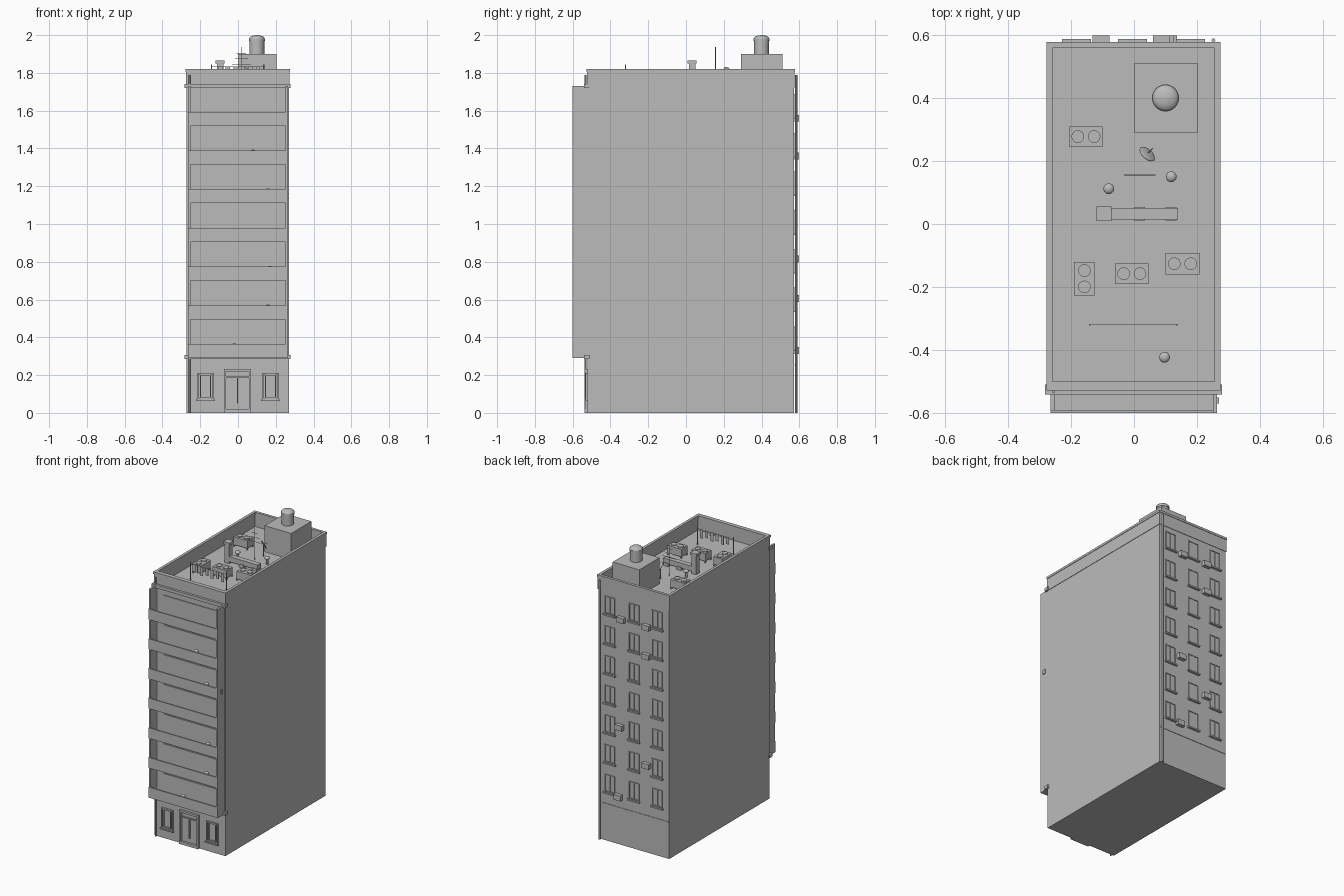
import bpy
import math
from mathutils import Vector

if bpy.data.objects.get("Cube"):
    bpy.data.objects.remove(bpy.data.objects["Cube"], do_unlink=True)

gray = bpy.data.materials.new("plain_gray")
gray.use_nodes = True
gray.diffuse_color = (0.5, 0.5, 0.5, 1)
gray.node_tree.nodes["Principled BSDF"].inputs["Base Color"].default_value = (0.5, 0.5, 0.5, 1)


def finish(name, smooth=False):
    ob = bpy.context.object
    ob.name = name
    ob.data.materials.append(gray)
    if smooth:
        bpy.ops.object.shade_smooth_by_angle()
    return ob


def box(name, x0, x1, y0, y1, z0, z1):
    bpy.ops.mesh.primitive_cube_add(size=1)
    ob = finish(name)
    for v in ob.data.vertices:
        v.co = (x1 if v.co.x > 0 else x0, y1 if v.co.y > 0 else y0, z1 if v.co.z > 0 else z0)
    return ob


def rod(name, a, b, r, sides=12):
    a, b = Vector(a), Vector(b)
    bpy.ops.mesh.primitive_cylinder_add(vertices=sides, radius=r, depth=(b - a).length, location=(a + b) / 2)
    ob = finish(name, True)
    ob.rotation_euler = (b - a).to_track_quat('Z', 'Y').to_euler()
    return ob


def ball(name, loc, r, squash=1.0):
    bpy.ops.mesh.primitive_uv_sphere_add(segments=20, ring_count=10, radius=r, location=loc)
    ob = finish(name, True)
    ob.scale.z = squash
    return ob


def frame(name, x0, x1, z0, z1, y0, y1, t):
    """Rectangular surround made of four bars."""
    box(name + "_left", x0, x0 + t, y0, y1, z0, z1)
    box(name + "_right", x1 - t, x1, y0, y1, z0, z1)
    box(name + "_head", x0 + t, x1 - t, y0, y1, z1 - t, z1)
    box(name + "_foot", x0 + t, x1 - t, y0, y1, z0, z0 + t)


DECK = 1.72
L, R, F, B = -0.275, 0.272, -0.525, 0.575

# Main block and hollow roof parapet
box("main_block", L + .003, R - .003, F + .003, B - .003, 0, DECK)
for tag, z0, z1, o in (("wall", 1.73 - .01, 1.805, 0), ("coping", 1.805, 1.82, .003)):
    box("parapet_front_" + tag, L - o, R + o, F - o, -.503 + o, z0, z1)
    box("parapet_back_" + tag, L - o, R + o, .562 - o, B + o, z0, z1)
    box("parapet_left_" + tag, R - .013 - o, R + o, -.503 + o, .562 - o, z0, z1)
    box("parapet_right_" + tag, L - o, L + .013 + o, -.503 + o, .562 - o, z0, z1)

# Front cornices
for name, z in (("lower_cornice", .285), ("upper_cornice", 1.72)):
    box(name, -.282, .279, -.541, -.51, z, z + .022)

# Front balcony bay
FLOORS = [.298 + .205 * i for i in range(7)]
box("bay_fin_right", -.265, -.252, -.592, F + .01, .29, 1.73)
box("bay_fin_left", .251, .264, -.6, F + .01, .29, 1.73)
for z in FLOORS:
    box("balcony_slab", -.265, .251, -.597, F + .01, z - .008, z + .006)
    box("balcony_railing", -.265, .251, -.6, -.59, z, z + .066)
    box("balcony_door_panel", -.2, .2, F - .003, F + .01, z + .006, z + .15)
    # planter rims showing just above the railing
for i, x in ((0, -.02), (1, .16), (2, .17), (4, .16), (5, .08)):
    ball("balcony_plant", (x, -.57, FLOORS[i] + .055), .016)
box("bay_side_lamp", .262, .27, -.57, -.55, 1.135, 1.165)

# Ground floor windows and entrance
for s in (-1, 1):
    c = s * .172
    frame("shop_window_frame", c - .044, c + .044, .07, .21, -.533, F + .01, .008)
    frame("shop_window_sash", c - .028, c + .028, .078, .202, -.53, F + .01, .005)
    box("shop_window_sill", c - .05, c + .05, -.538, F + .01, .062, .07)
for x0, x1 in ((-.075, -.063), (.058, .07)):
    box("door_jamb", x0, x1, -.535, F + .01, 0, .222)
box("door_lintel", -.075, .07, -.537, F + .01, .218, .232)
box("door_centre_post", -.006, .001, -.53, F + .01, .05, .19)
box("door_transom", -.063, .058, -.53, F + .01, .185, .192)
box("door_step", -.075, .07, -.538, F + .01, 0, .02)

# Drain pipes
rod("front_drain_pipe", (-.256, -.532, 0), (-.256, -.532, 1.79), .005)
rod("rear_drain_pipe", (.252, .583, 0), (.252, .583, 1.79), .006)

# Back windows, ledge and wall cooling units
for z in FLOORS:
    for c in (-.182, -.005, .18):
        frame("rear_window_frame", c - .04, c + .04, z + .04, z + .16, .568, .578, .006)
        box("rear_window_sill", c - .046, c + .046, .568, .587, z + .03, z + .04)
        box("rear_window_mullion", c - .003, c + .003, .568, .576, z + .046, z + .154)
box("rear_ledge", L + .01, R - .01, .568, .575, .25, .256)
for x, z in ((.087, 1.56), (-.105, 1.56), (-.105, 1.36), (.1, .815), (-.105, .605), (.11, .33)):
    box("wall_cooling_unit", x - .027, x + .027, .565, .598, z - .018, z + .018)

# Stair house and water tank
box("stair_house", 0, .203, .29, .51, DECK, 1.90)
rod("water_tank", (.1, .4, 1.9), (.1, .4, 1.975), .039, 32)
rod("water_tank_rim", (.1, .4, 1.968), (.1, .4, 1.98), .043, 32)
ball("water_tank_dome", (.1, .4, 1.979), .042, .5)

# Rooftop cooling units with fans
for x0, x1, y0, y1 in ((-.205, -.1, .245, .31), (-.19, -.125, -.227, -.12),
                       (-.06, .046, -.19, -.125), (.1, .208, -.16, -.092)):
    for x in (x0, x1 - .008):
        for y in (y0, y1 - .008):
            box("cooling_unit_leg", x, x + .008, y, y + .008, DECK, DECK + .015)
    box("cooling_unit", x0, x1, y0, y1, DECK + .012, DECK + .065)
    cx, cy = (x0 + x1) / 2, (y0 + y1) / 2
    for s in (-.026, .026):
        dx, dy = (s, 0) if x1 - x0 > y1 - y0 else (0, s)
        rod("cooling_fan", (cx + dx, cy + dy, DECK + .064), (cx + dx, cy + dy, DECK + .07), .02, 16)

# Air duct with riser
box("air_duct", -.08, .14, .015, .05, DECK + .015, DECK + .05)
for x in (.0, .1):
    box("duct_support", x, x + .035, .011, .054, DECK, DECK + .022)
box("duct_riser", -.112, -.078, .015, .05, DECK, 1.855)
box("duct_cap", -.119, -.071, .009, .056, 1.85, 1.866)

# Mushroom vents
for x, y in ((-.08, .112), (.118, .15), (.097, -.423)):
    rod("vent_pipe", (x, y, DECK), (x, y, DECK + .04), .008)
    ball("vent_cap", (x, y, DECK + .042), .017, .7)

# Aerial mast
rod("aerial_mast", (.018, .156, DECK), (.018, .156, 1.938), .002, 6)
for z, w in ((1.845, .05), (1.875, .035), (1.905, .025)):
    rod("aerial_bar", (.018 - w, .156, z), (.018 + w, .156, z), .0015, 6)

# Satellite dish on a short post
rod("dish_post", (.035, .228, DECK), (.035, .228, DECK + .08), .004)
aim = Vector((.6, .65, .5)).normalized()
dish = ball("satellite_dish", Vector((.042, .222, 1.805)), .03, .2)
dish.rotation_euler = aim.to_track_quat('Z', 'Y').to_euler()
rod("dish_feed", (.042, .222, 1.805), Vector((.042, .222, 1.805)) + aim * .028, .002, 6)

# Washing line
for x in (-.14, .136):
    rod("line_post", (x, -.32, DECK), (x, -.32, 1.845), .003, 8)
rod("washing_line", (-.14, -.32, 1.833), (.136, -.32, 1.833), .0012, 6)
for i in range(6):
    x = -.105 + i * .04
    box("hanging_cloth", x, x + .022, -.321, -.319, 1.785 - .012 * (i % 2), 1.833)
